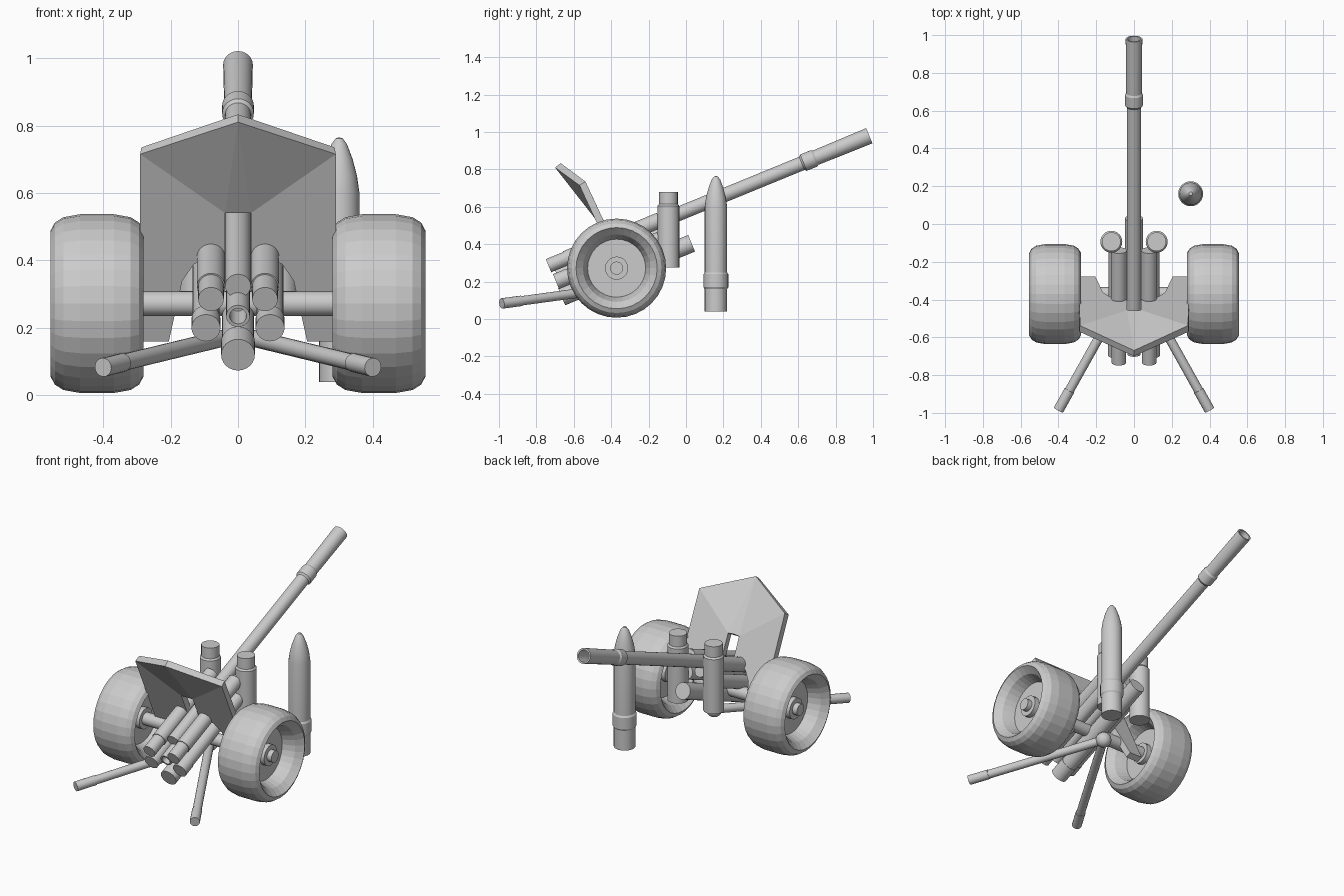
import bpy, bmesh, math
from mathutils import Vector

cube = bpy.data.objects.get("Cube")
if cube:
    bpy.data.objects.remove(cube, do_unlink=True)


def finish(bm, name, smooth=True):
    bmesh.ops.recalc_face_normals(bm, faces=bm.faces)
    mesh = bpy.data.meshes.new(name)
    bm.to_mesh(mesh)
    bm.free()
    ob = bpy.data.objects.new(name, mesh)
    bpy.context.collection.objects.link(ob)
    bpy.ops.object.select_all(action='DESELECT')
    ob.select_set(True)
    bpy.context.view_layer.objects.active = ob
    if smooth:
        bpy.ops.object.shade_smooth_by_angle(angle=math.radians(30))
    return ob


def lathe(name, profile, origin, direction, sides=24, smooth=True):
    """Turn (radius, distance) points around a line."""
    bm = bmesh.new()
    turn = Vector((0, 0, 1)).rotation_difference(Vector(direction).normalized())
    rings = []
    for r, h in profile:
        count = 1 if r == 0 else sides
        rings.append([bm.verts.new(turn @ Vector((
            r * math.cos(math.tau * i / sides),
            r * math.sin(math.tau * i / sides), h)) + Vector(origin))
            for i in range(count)])
    for a, b in zip(rings, rings[1:]):
        for i in range(sides):
            loop = [a[i % len(a)], a[(i + 1) % len(a)],
                    b[(i + 1) % len(b)], b[i % len(b)]]
            bm.faces.new(list(dict.fromkeys(loop)))
    return finish(bm, name, smooth)


def rod(name, start, end, radius, sides=24, cap=0, cap_radius=0):
    """Closed round bar, optionally with a different radius near its start."""
    axis = Vector(end) - Vector(start)
    length = axis.length
    profile = [(0, 0)]
    if cap:
        profile += [(cap_radius, 0), (cap_radius, cap)]
    profile += [(radius, cap), (radius, length), (0, length)]
    return lathe(name, profile, start, axis, sides)


SLOPE = 0.41


def along(x, y, z, y2):
    return (x, y2, z + (y2 - y) * SLOPE)


# Gun barrel with hollow muzzle and collar
muzzle = Vector((0, 0.98, 0.98))
breech = Vector(along(0, *muzzle.yz, -0.62))
L = (muzzle - breech).length
lathe("barrel", [(0, 0), (0.038, 0), (0.038, L - 0.39), (0.047, L - 0.38),
                 (0.047, L - 0.32), (0.041, L - 0.31), (0.044, L),
                 (0.034, L), (0.034, L - 0.25), (0, L - 0.25)],
      breech, muzzle - breech)

# Hollow tube under the breech
start = Vector((0, -0.69, 0.235))
end = Vector(along(*start, -0.1))
lathe("breech_tube", [(0, 0.1), (0.025, 0.1), (0.025, 0), (0.035, 0),
                      (0.035, 0.6), (0, 0.6)], start, end - start)

# Lower cradle cylinder
start = (0, -0.665, 0.12)
rod("cradle_cylinder", start, along(*start, 0.03), 0.048, cap=0.1, cap_radius=0.05)

# Wheels, axle stubs and paired recoil cylinders
half = [(0.05, 0.03), (0.155, 0.03), (0.165, 0.06), (0.18, 0.1), (0.205, 0.125),
        (0.217, 0.1375), (0.24, 0.125), (0.256, 0.1), (0.265, 0.05)]
tyre = half + [(r, -h) for r, h in reversed(half)]
hub = [(0, 0.09), (0.035, 0.09), (0.035, 0.06), (0.062, 0.06), (0.062, 0.02)]
hub += [(r, -h) for r, h in reversed(hub)]
for side, s in (("left", 1), ("right", -1)):
    centre = (0.418 * s, -0.371, 0.272)
    lathe(side + "_wheel", tyre, centre, (s, 0, 0), 32, False)
    lathe(side + "_wheel_hub", hub, centre, (s, 0, 0), 20)

    start = (0.08 * s, -0.735, 0.285)
    rod(side + "_upper_recoil_cylinder", start, along(*start, -0.14),
        0.042, cap=0.1, cap_radius=0.038)
    start = (0.095 * s, -0.695, 0.2)
    rod(side + "_lower_recoil_cylinder", start, along(*start, -0.14),
        0.04, cap=0.07, cap_radius=0.043)

    # Spread trail legs
    rod(side + "_trail_leg", (0.4 * s, -0.985, 0.083), (0, -0.27, 0.18),
        0.025, 16, cap=0.12, cap_radius=0.028)

    # Upright cartridge cases
    lathe(side + "_cartridge", [(0, 0), (0.058, 0), (0.058, 0.33), (0.05, 0.34),
                                (0.05, 0.405), (0, 0.405)],
          (0.12 * s, -0.094, 0.275), (0, 0, 1))

rod("axle", (-0.4, -0.371, 0.272), (0.4, -0.371, 0.272), 0.037)

# Trail pivot ball
bm = bmesh.new()
bmesh.ops.create_uvsphere(bm, u_segments=20, v_segments=12, radius=0.045)
bmesh.ops.translate(bm, verts=bm.verts, vec=(0, -0.27, 0.18))
finish(bm, "trail_pivot")

# Standing shell
lathe("standing_shell", [(0, 0), (0.06, 0), (0.06, 0.12), (0.066, 0.13),
                         (0.066, 0.2), (0.06, 0.21), (0.06, 0.56), (0.053, 0.61),
                         (0.04, 0.66), (0.023, 0.705), (0.01, 0.722), (0, 0.725)],
      (0.3, 0.16, 0.04), (0, 0, 1))


# Folded gun shield with slot and lower cut-out
def on_slope(x, z):
    return (x, -0.57 + (0.715 - z) * 0.465, z)


lower = [(0.038, 0.54), (0.29, 0.715), (0.29, 0.16), (0.205, 0.16),
         (0.165, 0.34), (0.13, 0.39), (0.038, 0.42)]
bm = bmesh.new()
for s in (1, -1):
    panel = [bm.verts.new(on_slope(x * s, z)) for x, z in lower]
    peak = bm.verts.new((0, -0.7, 0.81))
    fold = bm.verts.new(on_slope(0, 0.54))
    for face in (panel, [peak, panel[1], panel[0]], [peak, panel[0], fold]):
        bm.faces.new(face if s > 0 else face[::-1])
bmesh.ops.remove_doubles(bm, verts=bm.verts, dist=0.0005)
shield = finish(bm, "gun_shield", False)
if sum(p.normal.y * p.area for p in shield.data.polygons) > 0:
    shield.data.flip_normals()
mod = shield.modifiers.new("thickness", 'SOLIDIFY')
mod.thickness = 0.038
mod.offset = -1
mod.use_even_offset = True
